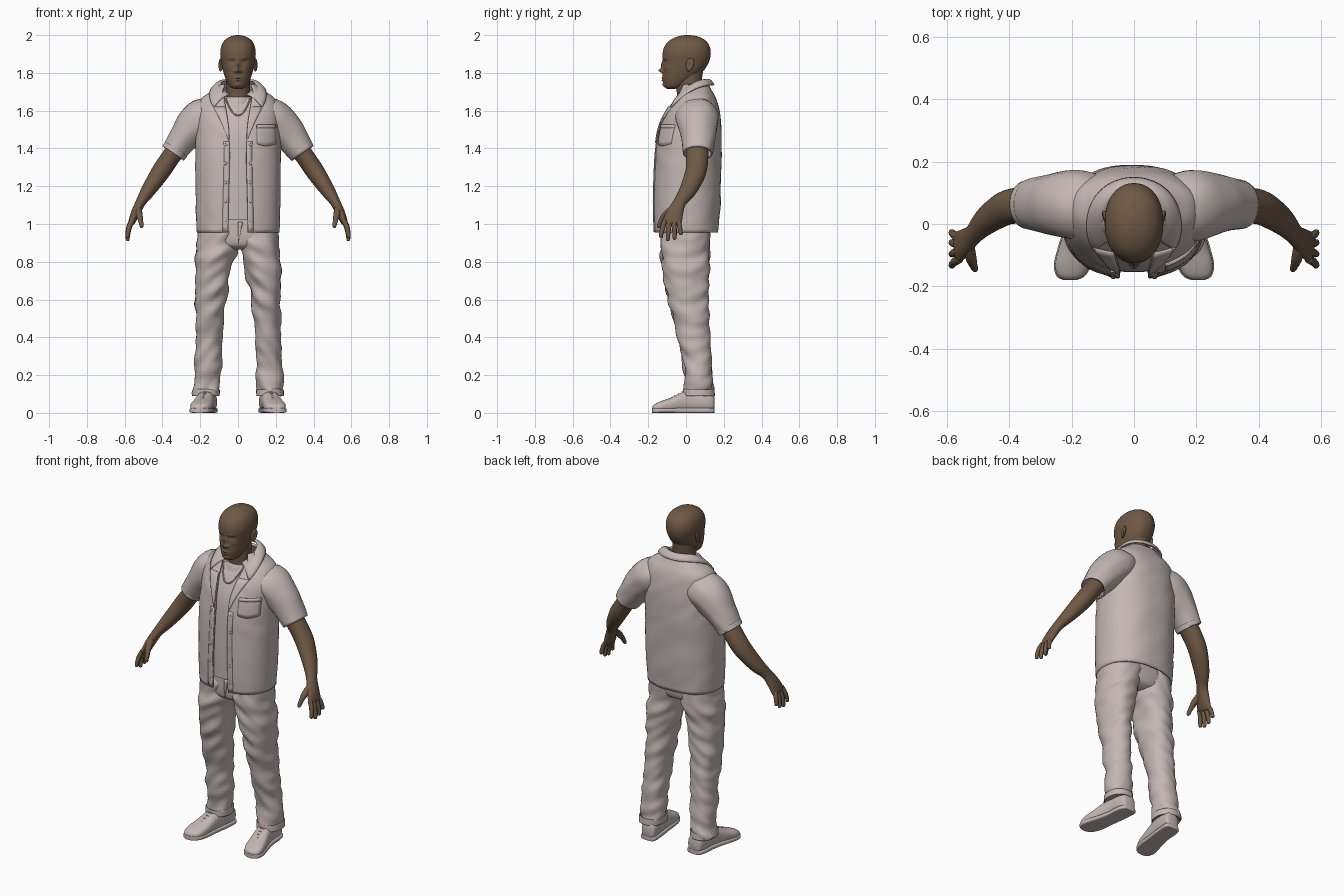
import bpy, bmesh, math
from mathutils import Vector, noise

cube = bpy.data.objects.get("Cube")
if cube:
    bpy.data.objects.remove(cube, do_unlink=True)


def material(name, rgb):
    m = bpy.data.materials.new(name)
    m.use_nodes = True
    m.diffuse_color = (*rgb, 1)
    m.node_tree.nodes["Principled BSDF"].inputs["Base Color"].default_value = (*rgb, 1)
    return m


SKIN = material("brown_skin", (0.16, 0.1, 0.06))
CLOTH = material("pale_cloth", (0.55, 0.475, 0.46))


def finish(name, bm, mat, thickness=0, angle=50):
    bmesh.ops.recalc_face_normals(bm, faces=bm.faces)
    mesh = bpy.data.meshes.new(name)
    bm.to_mesh(mesh)
    bm.free()
    mesh.materials.append(mat)
    ob = bpy.data.objects.new(name, mesh)
    bpy.context.collection.objects.link(ob)
    bpy.ops.object.select_all(action='DESELECT')
    ob.select_set(True)
    bpy.context.view_layer.objects.active = ob
    bpy.ops.object.shade_smooth_by_angle(angle=math.radians(angle))
    if thickness:
        mod = ob.modifiers.new("thickness", 'SOLIDIFY')
        mod.thickness = thickness
        mod.offset = 0
    return ob


def spline(keys, steps):
    """Smooth interpolation through tuples."""
    out = []
    for i in range(len(keys) - 1):
        a, b, c, d = (keys[max(i - 1, 0)], keys[i], keys[i + 1], keys[min(i + 2, len(keys) - 1)])
        for k in range(steps):
            t = k / steps
            out.append([q + 0.5 * t * (r - p + t * (2*p - 5*q + 4*r - s + t * (3*(q - r) + s - p)))
                        for p, q, r, s in zip(a, b, c, d)])
    return out + [list(keys[-1])]


def loft(name, keys, mat, mode='Z', side=1, n=32, power=2, steps=5, caps=True,
         thickness=0, wrinkle=0, shape=None):
    """Skin rings (x, y, z, half width, half depth[, front gap])."""
    rings = spline(keys, steps)
    bm = bmesh.new()
    rows = []
    sp = lambda c: math.copysign(abs(c) ** (2 / power), c)
    for i, r in enumerate(rings):
        c = Vector(r[:3])
        if mode == 'path':
            t = (Vector(rings[min(i + 1, len(rings) - 1)][:3]) - Vector(rings[max(i - 1, 0)][:3])).normalized()
            u = Vector((t.z, 0, -t.x)).normalized()
            v = t.cross(u)
        else:
            u = Vector((1, 0, 0))
            v = Vector((0, 1, 0)) if mode == 'Z' else Vector((0, 0, 1))
        gap = len(r) > 5
        a0 = math.asin(min(1, (r[5] / r[3]) ** (power / 2))) if gap else 0
        row = []
        for k in range(n):
            a = a0 + (2 * math.pi - 2 * a0) * k / (n - 1 if gap else n)
            p = c + u * r[3] * sp(math.sin(a)) - v * r[4] * sp(math.cos(a))
            if shape:
                p = shape(p, c)
            row.append(bm.verts.new((p.x * side, p.y, p.z)))
        rows.append(row)
    for a, b in zip(rows, rows[1:]):
        for k in range(n - 1 if gap else n):
            bm.faces.new((a[k], a[(k + 1) % n], b[(k + 1) % n], b[k]))
    if caps and not gap:
        bm.faces.new(rows[0])
        bm.faces.new(rows[-1])
    if wrinkle:
        bm.normal_update()
        for v in bm.verts:
            q = Vector((abs(v.co.x) * 9, v.co.y * 9, v.co.z * 17 + v.co.x * side * 12))
            v.co += v.normal * wrinkle * noise.noise(q)
    return finish(name, bm, mat, thickness)


def sheet(name, f, mat, nu, nv, thickness):
    """Grid surface from a function of two parameters in 0..1."""
    bm = bmesh.new()
    g = [[bm.verts.new(f(i / nu, j / nv)) for i in range(nu + 1)] for j in range(nv + 1)]
    for j in range(nv):
        for i in range(nu):
            bm.faces.new((g[j][i], g[j][i + 1], g[j + 1][i + 1], g[j + 1][i]))
    return finish(name, bm, mat, thickness)


# Open shirt body: z, front y, back y, half width, half opening
P = 2.3
profile = [(.955, -.165, .165, .213, .052), (1.1, -.168, .175, .218, .05), (1.3, -.163, .18, .22, .045),
           (1.42, -.153, .182, .22, .045), (1.52, -.134, .18, .217, .05), (1.6, -.097, .17, .212, .062),
           (1.66, -.057, .155, .19, .072), (1.7, -.037, .135, .138, .08), (1.735, -.03, .115, .09, .07)]
body = [(0, (f + b) / 2, z, w, (b - f) / 2, g) for z, f, b, w, g in profile]
loft("open_shirt", body, CLOTH, n=72, power=P, thickness=.012, wrinkle=.004)
dense = spline(body, 12)


def section(z):
    for a, b in zip(dense, dense[1:]):
        if z <= b[2]:
            t = (z - a[2]) / (b[2] - a[2])
            return [p + (q - p) * t for p, q in zip(a, b)]
    return dense[-1]


def chest(x, z, off=.008):
    s = section(z)
    return Vector((x, s[1] - s[4] * max(0, 1 - abs(x / s[3]) ** P) ** (1 / P) - off, z))


# Undershirt, neckband and chain
under = []
for z in (1.02, 1.2, 1.4, 1.5, 1.58, 1.63, 1.665):
    s = section(z)
    under.append((0, s[1], z, s[3] - .016, s[4] - .013))
loft("undershirt", under, CLOTH, n=48, power=P)
loft("undershirt_neckband", [(0, .018, 1.635, .08, .085), (0, .018, 1.66, .077, .076),
                             (0, .018, 1.672, .07, .068)], CLOTH)
chain = []
for k in range(-6, 7):
    x = k * .011
    chain.append((*chest(x, 1.575 + .09 * (x / .066) ** 2, -.006), .004, .004))
loft("neck_chain", chain, CLOTH, 'path', n=8, steps=3)


# Collar folded round the neck, dropping to a point at each front end
def collar(u, s):
    a = .55 + (2 * math.pi - 1.1) * u
    b = (1 + math.cos(a)) / 2
    wing = b ** 3
    top = Vector((.088 * math.sin(a), .035 - .075 * math.cos(a), 1.762 - .09 * b * b))
    out = Vector((.137 * math.sin(a) + math.copysign(.07 * wing, math.sin(a)),
                  .035 - .112 * math.cos(a) - .025 * wing, top.z - .027 - .05 * wing))
    return top.lerp(out, s) + Vector((0, 0, .012 * math.sin(math.pi * s)))


sheet("shirt_collar", collar, CLOTH, 48, 5, .009)

# Chest pocket with its top hem
sheet("chest_pocket", lambda u, v: chest(.1 + .1 * u, 1.425 + .1 * v - .012 * math.sin(math.pi * u) * (1 - v)),
      CLOTH, 8, 5, .006)
sheet("pocket_hem", lambda u, v: chest(.1 + .1 * u, 1.507 + .018 * v, .011), CLOTH, 8, 2, .006)

for side, tag in ((1, "left"), (-1, "right")):
    # Lapel and front placket
    sheet(f"{tag}_lapel", lambda u, v: chest(side * (section(1.43 + .19 * v)[5] + .065 * u * v), 1.43 + .19 * v, .011),
          CLOTH, 4, 8, .007)
    sheet(f"{tag}_placket", lambda u, v: chest(side * (section(.957 + .48 * v)[5] + .03 * u), .957 + .48 * v, .007),
          CLOTH, 2, 16, .005)
    # Buttons
    for i in range(5):
        bm = bmesh.new()
        bmesh.ops.create_uvsphere(bm, u_segments=12, v_segments=6, radius=.008)
        p = chest(side * .066, 1.02 + .1 * i, .01)
        for v in bm.verts:
            v.co = Vector((v.co.x, v.co.y * .4, v.co.z)) + p
        finish(f"{tag}_button_{i + 1}", bm, CLOTH)

    # Sleeve and its hem
    loft(f"{tag}_sleeve", [(.13, .055, 1.575, .085, .1), (.185, .06, 1.56, .098, .108), (.24, .063, 1.51, .093, .098),
                           (.29, .064, 1.45, .077, .085), (.342, .062, 1.375, .063, .073)],
         CLOTH, 'path', side, caps=False, thickness=.01, wrinkle=.006)
    loft(f"{tag}_sleeve_hem", [(.328, .0625, 1.396, .067, .077), (.343, .062, 1.374, .065, .075)],
         CLOTH, 'path', side, caps=False, thickness=.006)

    # Arm running into the palm
    loft(f"{tag}_arm", [(.27, .06, 1.47, .055, .06), (.345, .06, 1.37, .05, .059), (.4, .055, 1.29, .05, .056),
                        (.44, .035, 1.23, .045, .052), (.48, .005, 1.17, .037, .044), (.515, -.033, 1.115, .027, .034),
                        (.542, -.058, 1.06, .024, .044), (.562, -.073, 1.012, .018, .05), (.568, -.077, .995, .008, .04)],
         SKIN, 'path', side)
    # Fingers from index to little, then thumb
    for name, y, spread, length in (("index", -.112, -.02, .075), ("middle", -.088, -.008, .088),
                                    ("ring", -.064, .004, .082), ("little", -.042, .014, .062)):
        z = 1.018
        loft(f"{tag}_{name}_finger",
             [(.56, y, z, .014, .014), (.576, y + spread * .5, z - length * .45, .013, .013),
              (.584, y + spread, z - length, .011, .011), (.582, y + spread, z - length * 1.18, .009, .009),
              (.581, y + spread, z - length * 1.23, .003, .003)], SKIN, 'path', side, n=12, steps=4)
    loft(f"{tag}_thumb", [(.53, -.065, 1.085, .018, .018), (.523, -.107, 1.05, .018, .018), (.515, -.132, 1.015, .013, .013),
                          (.51, -.145, .987, .01, .01), (.509, -.148, .979, .003, .003)],
         SKIN, 'path', side, n=12, steps=4)

    # Trouser leg with a turned cuff
    loft(f"{tag}_trouser_leg",
         [(.172, .07, .095, .066, .077), (.164, .066, .2, .071, .073), (.156, .042, .4, .069, .084), (.146, .012, .6, .08, .105),
          (.13, -.002, .78, .097, .124), (.111, -.003, .88, .108, .128), (.105, 0, 1.0, .106, .128)],
         CLOTH, 'Z', side, n=40, power=2.2, steps=12, wrinkle=.016)
    loft(f"{tag}_trouser_cuff", [(.17, .069, .09, .07, .081), (.169, .069, .125, .07, .079)],
         CLOTH, 'Z', side, power=2.2, caps=False, thickness=.006)

    # Shoe upper, sole and laces
    shoe = [(.155, .15, .05, .025, .035), (.155, .14, .054, .042, .05), (.16, .1, .06, .048, .057), (.165, .04, .064, .047, .061),
            (.175, -.02, .056, .049, .053), (.187, -.08, .042, .055, .039), (.197, -.13, .033, .056, .03),
            (.203, -.165, .026, .042, .021), (.205, -.178, .022, .018, .012)]
    loft(f"{tag}_shoe", shoe, CLOTH, 'Y', side, power=2.5)
    loft(f"{tag}_shoe_sole", [(x, y * 1.01, .013, w + .004, .013) for x, y, z, w, h in shoe],
         CLOTH, 'Y', side, power=5)
    for i in range(4):
        y = -.015 - .02 * i
        c = .174 + .0035 * i
        top = .111 - .0105 * i
        loft(f"{tag}_lace_{i + 1}", [(c - .025, y, top - .01, .004, .004), (c, y - .004, top, .004, .004),
                                     (c + .025, y, top - .01, .004, .004)], CLOTH, 'path', side, n=8)

    # Ear: outer rim with a hollow dish
    bm = bmesh.new()
    bmesh.ops.create_uvsphere(bm, u_segments=24, v_segments=16, radius=1)
    for v in bm.verts:
        x, y, z = v.co
        hollow = .008 * math.exp(-(y * y + z * z) * 4) if x > 0 else 0
        v.co = (side * (.092 + .011 * x - hollow + .006 * y), .02 + .021 * y * (1 + .25 * z) + .006 * z, 1.842 + .034 * z)
    finish(f"{tag}_ear", bm, SKIN)

# Trouser seat joining the legs
loft("trouser_seat", [(0, -.003, .865, .06, .075), (0, -.003, .885, .14, .11), (0, -.002, .93, .2, .122),
                      (0, 0, 1.03, .203, .125)], CLOTH, n=48, power=2.5)
sheet("trouser_fly", lambda u, v: Vector((.025 * u * v, -.131 + .004 * (1 - v), .89 + .12 * v)), CLOTH, 2, 6, .006)

# Neck
loft("neck", [(0, .03, 1.6, .08, .075), (0, .02, 1.68, .067, .067), (0, .014, 1.74, .063, .068), (0, .02, 1.81, .062, .07)], SKIN)

# Face relief: x, z, spread x, spread z, height
RELIEF = [(0, 1.812, .013, .011, .021), (0, 1.84, .009, .022, .013), (.016, 1.808, .007, .007, .008),
          (.034, 1.858, .015, .009, -.011), (.034, 1.857, .009, .006, .006), (.034, 1.879, .02, .006, .004),
          (0, 1.774, .02, .0045, .007), (0, 1.761, .017, .005, .007), (0, 1.736, .018, .01, .006), (.05, 1.825, .016, .014, .004)]


def face(p, c):
    if p.y < c.y:
        for x, z, sx, sz, h in RELIEF:
            p.y -= h * math.exp(-((abs(p.x) - x) / sx) ** 2 - ((p.z - z) / sz) ** 2)
    return p


# Head: z, front y, back y, half width
skull = [(1.716, -.1, -.055, .022), (1.728, -.115, -.01, .044), (1.76, -.122, .04, .062), (1.79, -.123, .073, .073),
         (1.82, -.121, .1, .081), (1.86, -.121, .122, .089), (1.9, -.124, .131, .094), (1.94, -.114, .125, .089),
         (1.97, -.089, .105, .073), (1.99, -.052, .07, .046), (1.998, -.02, .036, .02), (2.0, 0, .016, .006)]
loft("head", [(0, (f + b) / 2, z, w, (b - f) / 2) for z, f, b, w in skull], SKIN,
     n=112, power=2.15, steps=9, shape=face)
